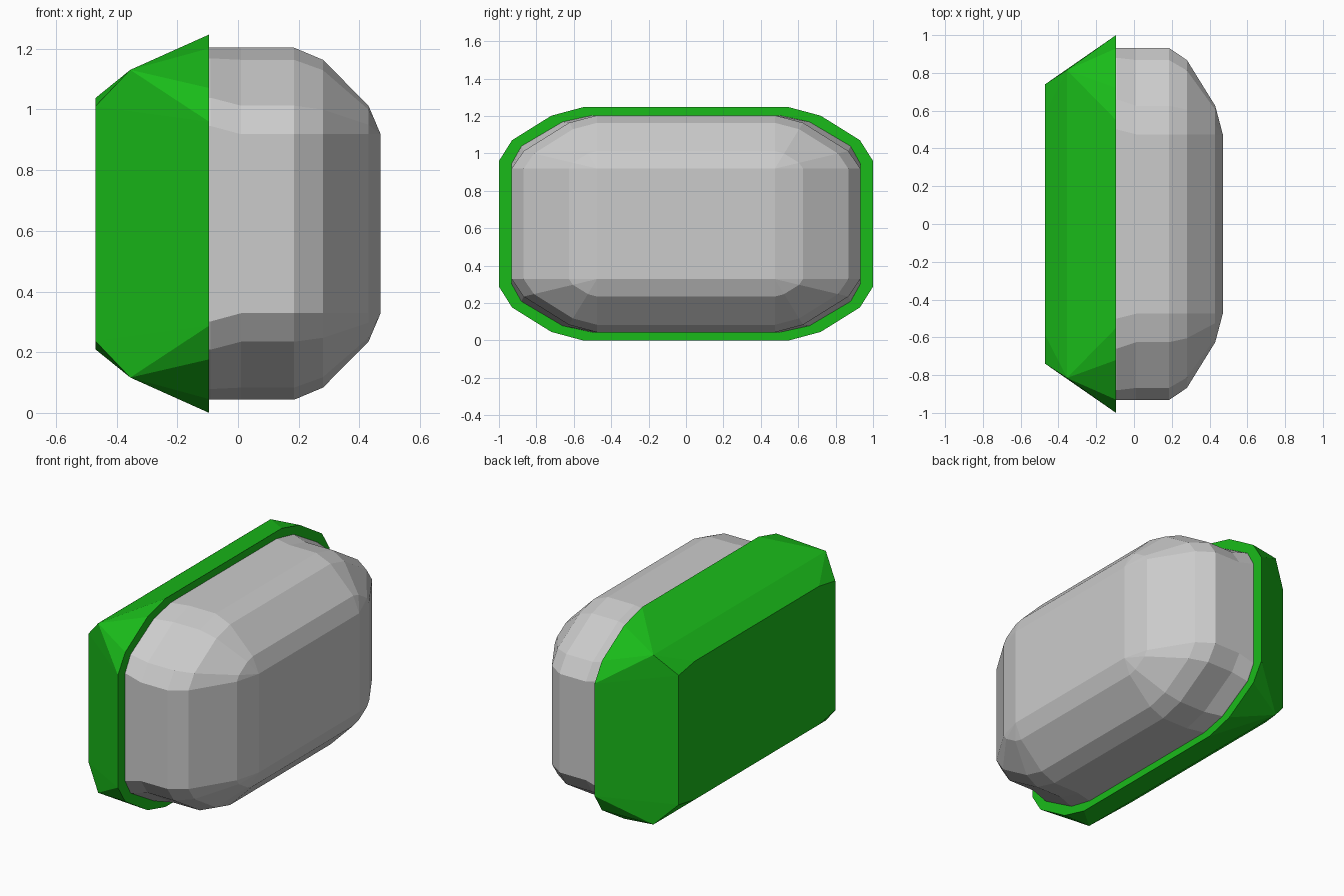
import bpy, bmesh

if "Cube" in bpy.data.objects:
    bpy.data.objects.remove(bpy.data.objects["Cube"])

MID_Z = 0.6235


def mirrored_loop(quarter):
    """Closed (y, z) loop from one corner's points, listed from side to top."""
    q = list(quarter)
    r = q[::-1]
    return (q + [(-y, z) for y, z in r]
            + [(-y, -z) for y, z in q] + [(y, -z) for y, z in r])


def add_ring(bm, x, quarter):
    return [bm.verts.new((x, y, z + MID_Z)) for y, z in mirrored_loop(quarter)]


def finish(bm, name, color=None):
    bmesh.ops.recalc_face_normals(bm, faces=bm.faces)
    mesh = bpy.data.meshes.new(name)
    bm.to_mesh(mesh)
    bm.free()
    obj = bpy.data.objects.new(name, mesh)
    bpy.context.collection.objects.link(obj)
    if color:
        mat = bpy.data.materials.new(name + "_paint")
        mat.diffuse_color = color
        mat.use_nodes = True
        mat.node_tree.nodes["Principled BSDF"].inputs["Base Color"].default_value = mat.diffuse_color
        mesh.materials.append(mat)
    return obj


# Green backing shell: faceted hull from wide rim to narrower back
bm = bmesh.new()
add_ring(bm, -0.095, [(1.0, 0.336), (0.93, 0.447), (0.72, 0.578), (0.55, 0.6235)])
bmesh.ops.remove_doubles(bm, verts=bm.verts, dist=0.0001)
for sy in (-1, 1):
    for sz in (-1, 1):
        for x, y, z in [(-0.355, 0.815, 0.507), (-0.47, 0.74, 0.387), (-0.47, 0.587, 0.414)]:
            bm.verts.new((x, sy * y, MID_Z + sz * z))
bmesh.ops.convex_hull(bm, input=bm.verts)
bmesh.ops.dissolve_limit(bm, angle_limit=0.01, verts=bm.verts, edges=bm.edges)
finish(bm, "backing_shell", (0.01, 0.5, 0.01, 1))

# Grey body: rounded box lofted along x, corners shrinking towards the front face
FLAT_Y, FLAT_Z = 0.475, 0.295
ROUND_Y, ROUND_Z = 0.457, 0.285
STEPS = (0.0, 0.33, 0.86, 1.0)


def corner(scale):
    return [(FLAT_Y + ROUND_Y * scale * a, FLAT_Z + ROUND_Z * scale * b)
            for a, b in zip(STEPS[::-1], STEPS)]


flared = [(0.932, 0.322), (0.88, 0.415), (0.66, 0.545), (0.5, 0.58)]
sections = [(-0.11, flared), (-0.09, flared), (0.01, corner(1.0)), (0.185, corner(1.0)),
            (0.28, corner(0.86)), (0.43, corner(0.33)), (0.47, corner(0.0))]
bm = bmesh.new()
rings = [add_ring(bm, x, q) for x, q in sections]
for a, b in zip(rings, rings[1:]):
    for i in range(len(a)):
        j = (i + 1) % len(a)
        bm.faces.new((a[i], a[j], b[j], b[i]))
bm.faces.new(rings[0])
bm.faces.new(rings[-1])
bmesh.ops.remove_doubles(bm, verts=bm.verts, dist=0.0001)
finish(bm, "rounded_body")
